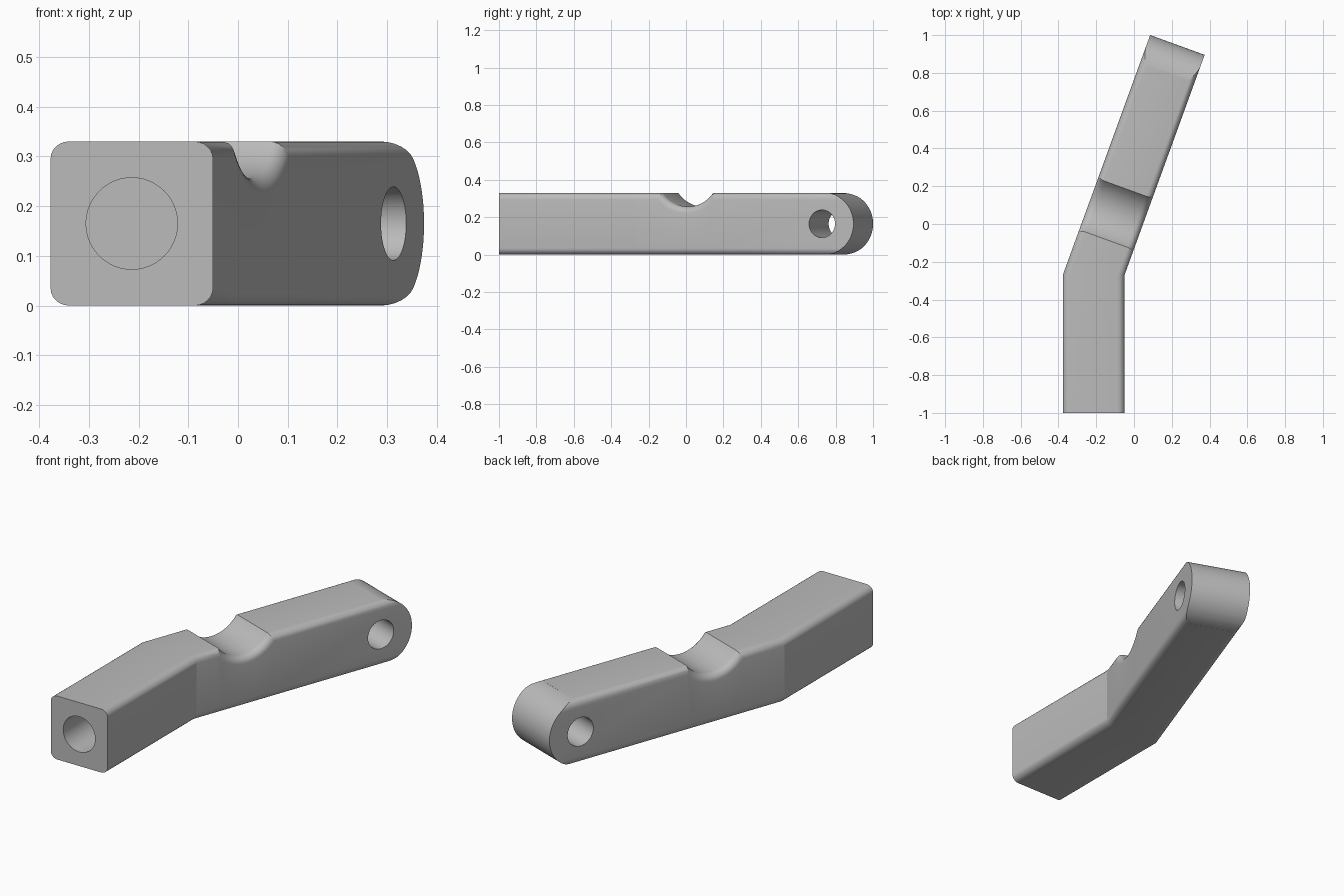
import bpy, bmesh
from math import sin, cos, tan, pi, radians, sqrt, asin
from mathutils import Vector

cube = bpy.data.objects.get("Cube")
if cube:
    bpy.data.objects.remove(cube, do_unlink=True)

BEND = radians(20)
HEIGHT = 0.33
MID = HEIGHT / 2
HALF = 0.1535          # half width of the angled arm
FILLET = 0.035
LENGTH = 1.296         # arm length after the bend
ELBOW = Vector((-0.2135, -0.27, 0))
ALONG = Vector((sin(BEND), cos(BEND), 0))
ACROSS = Vector((cos(BEND), -sin(BEND), 0))

grey = bpy.data.materials.new("plain grey")
grey.use_nodes = True
colour = (0.5, 0.5, 0.5, 1)
grey.diffuse_color = colour
grey.node_tree.nodes["Principled BSDF"].inputs["Base Color"].default_value = colour


def arm_point(u, s, z):
    return ELBOW + ACROSS * u + ALONG * s + Vector((0, 0, z))


def make_object(name, bm):
    bmesh.ops.recalc_face_normals(bm, faces=bm.faces)
    mesh = bpy.data.meshes.new(name)
    bm.to_mesh(mesh)
    bm.free()
    mesh.materials.append(grey)
    obj = bpy.data.objects.new(name, mesh)
    bpy.context.collection.objects.link(obj)
    return obj


def loft(rings):
    bm = bmesh.new()
    loops = [[bm.verts.new(p) for p in ring] for ring in rings]
    n = len(loops[0])
    for a, b in zip(loops, loops[1:]):
        for i in range(n):
            j = (i + 1) % n
            bm.faces.new((a[i], a[j], b[j], b[i]))
    bm.faces.new(loops[0])
    bm.faces.new(loops[-1])
    return bm


def prism(name, outline):
    return make_object(name, loft([[arm_point(u, s, z) for s, z in outline] for u in (-0.4, 0.4)]))


def section(s, z, inset, place):
    """Rounded square section; the top fillets follow the top outline."""
    quarter = [i * pi / 12 for i in range(7)]
    right = []
    for a in quarter:
        d = FILLET * (1 - cos(a))
        right.append((HALF - FILLET * (1 - sin(a)), s + inset[0] * d, z + inset[1] * d))
    for a in reversed(quarter):
        right.append((HALF - FILLET * (1 - sin(a)), s, FILLET * (1 - cos(a))))
    left = [(-u, t, h) for u, t, h in reversed(right)]
    return [place(*p) for p in right + left]


# Straight front part, ending in the slanted joint of the bend
def front_place(y):
    return lambda u, s, z: Vector((ELBOW.x + u / cos(BEND), y, z))


DOWN = (0, -1)
rings = [section(0, HEIGHT, DOWN, front_place(y)) for y in (-1, ELBOW.y)]

# Angled arm with a round saddle notch across its top
notch_s, half_chord, depth = 0.343, 0.144, 0.073
radius = (half_chord ** 2 + depth ** 2) / (2 * depth)
spread = asin(half_chord / radius)
centre_z = HEIGHT - depth + radius
steps = 20
for i in range(steps + 1):
    a = spread * (2 * i / steps - 1)
    inset = (sin(a), -cos(a))
    if i in (0, steps):
        inset = (tan(a / 2), -1)
    rings.append(section(notch_s + radius * sin(a), centre_z - radius * cos(a), inset, arm_point))
rings.append(section(LENGTH, HEIGHT, DOWN, arm_point))
bar = make_object("bent_bar", loft(rings))

# Cutters: round arm end, cross hole and blind front hole
end_s = LENGTH - MID
arc = [radians(87 - 174 * i / 40) for i in range(41)]
outline = [(end_s + MID * cos(a), MID + MID * sin(a)) for a in arc]
first = outline[0][0]
outline += [(first, -0.2), (end_s + 0.4, -0.2), (end_s + 0.4, 0.5), (first, 0.5)]
end_cutter = prism("end_cutter", outline)

turn = [2 * pi * i / 48 for i in range(48)]
pin_cutter = prism("pin_hole_cutter", [(1.117 + 0.074 * cos(a), MID + 0.074 * sin(a)) for a in turn])
socket_cutter = make_object("socket_cutter", loft(
    [[Vector((ELBOW.x + 0.092 * cos(a), y, MID + 0.092 * sin(a))) for a in turn] for y in (-1.1, -0.5)]))

bpy.ops.object.select_all(action='DESELECT')
bpy.context.view_layer.objects.active = bar
bar.select_set(True)
for cutter in (end_cutter, pin_cutter, socket_cutter):
    cutter.hide_render = True
    mod = bar.modifiers.new("cut", 'BOOLEAN')
    mod.operation = 'DIFFERENCE'
    mod.solver = 'EXACT'
    mod.object = cutter
    bpy.ops.object.modifier_apply(modifier=mod.name)
    bpy.data.objects.remove(cutter, do_unlink=True)

bpy.ops.object.shade_smooth_by_angle(angle=radians(19))
